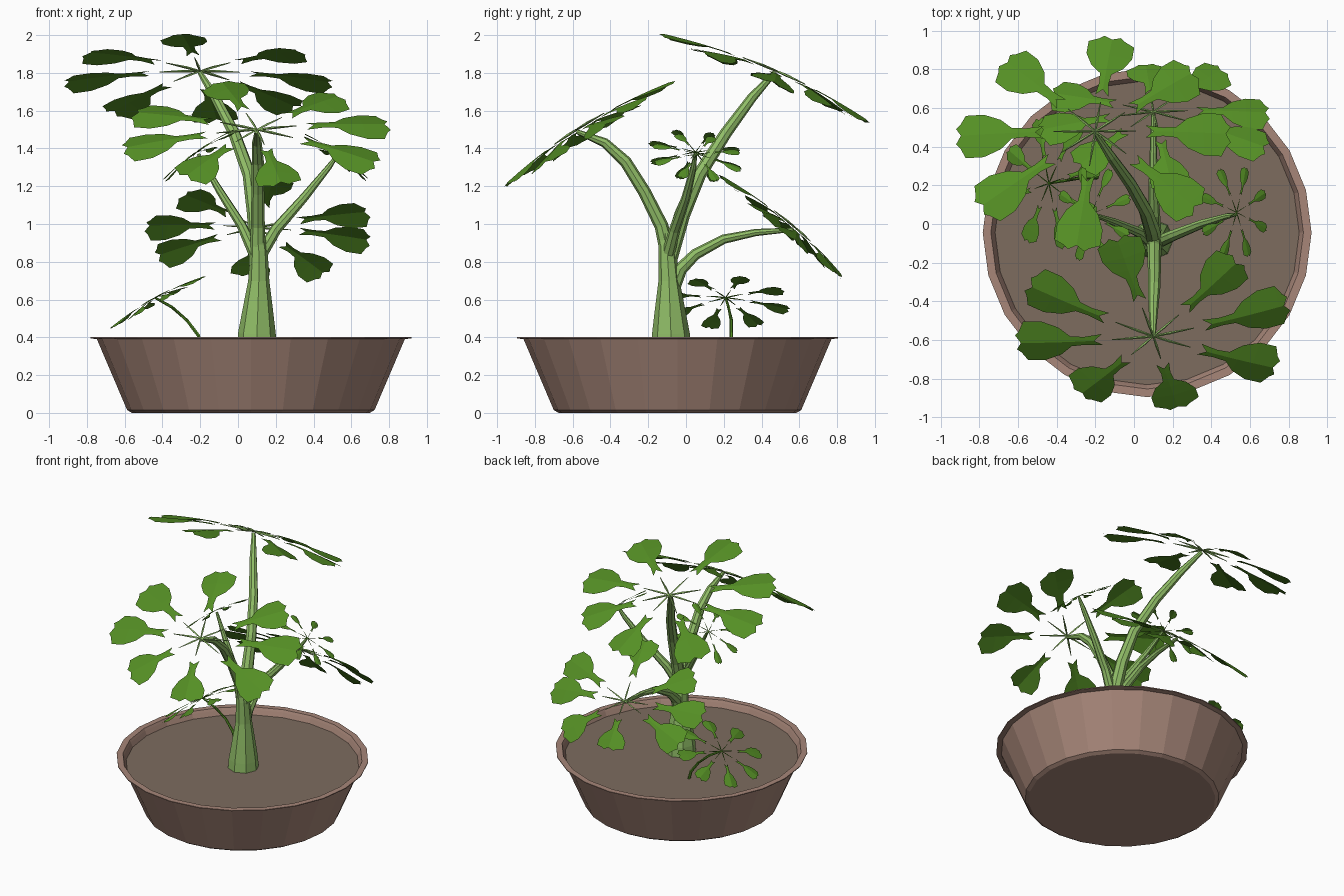
import bpy, bmesh, math
from mathutils import Vector as V

if "Cube" in bpy.data.objects:
    bpy.data.objects.remove(bpy.data.objects["Cube"])


def material(name, rgb):
    m = bpy.data.materials.new(name)
    m.diffuse_color = (*rgb, 1)
    m.use_nodes = True
    m.node_tree.nodes["Principled BSDF"].inputs["Base Color"].default_value = m.diffuse_color
    return m


LEAF = material("leaf green", (0.09, 0.275, 0.018))
STEM = material("stem green", (0.28, 0.51, 0.135))
POT = material("clay brown", (0.385, 0.24, 0.19))
SOIL = material("soil brown", (0.205, 0.15, 0.113))


def finish(name, bm, mats, recalc=True):
    if recalc:
        bmesh.ops.recalc_face_normals(bm, faces=bm.faces)
    me = bpy.data.meshes.new(name)
    bm.to_mesh(me)
    bm.free()
    for m in mats:
        me.materials.append(m)
    ob = bpy.data.objects.new(name, me)
    bpy.context.collection.objects.link(ob)
    return ob


def bridge(bm, a, b):
    n = len(a)
    for i in range(n):
        j = (i + 1) % n
        bm.faces.new((a[i], a[j], b[j], b[i]))


def lathe(name, profile, centre, mat, n=24):
    bm = bmesh.new()
    rings = []
    for r, z in profile:
        rings.append([bm.verts.new((centre[0] + r * math.cos(2 * math.pi * i / n),
                                    centre[1] + r * math.sin(2 * math.pi * i / n), z))
                      for i in range(n)])
    for a, b in zip(rings, rings[1:]):
        bridge(bm, a, b)
    bm.faces.new(rings[0][::-1])
    bm.faces.new(rings[-1])
    return finish(name, bm, [mat])


def add_tube(bm, path, radii, n):
    pts = [V(p) for p in path]
    rings = []
    for k, p in enumerate(pts):
        t = (pts[min(k + 1, len(pts) - 1)] - pts[max(k - 1, 0)]).normalized()
        ref = V((1, 0, 0)) if abs(t.x) < 0.8 else V((0, 1, 0))
        a = t.cross(ref).normalized()
        b = t.cross(a)
        rings.append([bm.verts.new(p + radii[k] * (a * math.cos(2 * math.pi * i / n)
                                                   + b * math.sin(2 * math.pi * i / n)))
                      for i in range(n)])
    for a, b in zip(rings, rings[1:]):
        bridge(bm, a, b)
    bm.faces.new(rings[0])
    bm.faces.new(rings[-1][::-1])


def tube(name, path, radii, mat, n=8):
    bm = bmesh.new()
    add_tube(bm, path, radii, n)
    return finish(name, bm, [mat])


# leaflet outline: edge fraction, midrib fraction, half width as fraction of leaf size
OUTLINE = [(0.37, 0.43, 0.048), (0.50, 0.50, 0.034), (0.60, 0.60, 0.042),
           (0.68, 0.68, 0.115), (0.80, 0.80, 0.165), (0.93, 0.93, 0.165),
           (0.97, 0.96, 0.09), (1.0, 0.965, 0.06)]


def leaf(name, hub, slope, tips, width=1.0):
    """Palmate leaf: tips are horizontal offsets, slope tilts the leaf plane."""
    hub = V(hub)
    nrm = V((-slope[0], -slope[1], 1)).normalized()
    spokes, blades = bmesh.new(), bmesh.new()
    tips = [V((x, y, slope[0] * x + slope[1] * y)) for x, y in tips]
    size = max(t.length for t in tips)
    for tip in tips:
        length = tip.length
        d = tip.normalized()
        s = nrm.cross(d)

        def at(f, w=0.0):
            drop = 0.09 * length * f * f + 0.18 * abs(w) * size
            return hub + d * f * length + s * w * size - nrm * drop

        # short thin stalk
        add_tube(spokes, [at(-0.08), at(0.12), at(0.3)],
                 [0.004 * size, 0.01 * size, 0.003 * size], 4)
        # folded blade with notched ends
        rows = []
        for f, mid, w in OUTLINE:
            w *= width
            rows.append([blades.verts.new(at(f, -w)), blades.verts.new(at(mid)),
                         blades.verts.new(at(f, w))])
        for p, q in zip(rows, rows[1:]):
            blades.faces.new((p[0], q[0], q[1], p[1]))
            blades.faces.new((p[1], q[1], q[2], p[2]))
    finish(name + "_stalks", spokes, [STEM if width > 0.95 else LEAF])
    finish(name + "_blades", blades, [LEAF], recalc=False)


def ellipse(rx, ry, turn):
    return [(rx * math.cos(math.radians(45 * i + turn)),
             ry * math.sin(math.radians(45 * i + turn))) for i in range(8)]


# pot and soil
C = (0.068, -0.045)
lathe("pot", [(0.63, 0.0), (0.655, 0.015), (0.815, 0.39), (0.85, 0.395),
              (0.85, 0.401), (0.808, 0.401), (0.80, 0.385), (0.782, 0.342)], C, POT)
lathe("soil", [(0.776, 0.343), (0.786, 0.352)], C, SOIL)

# trunk and branches
tube("trunk", [(0.1, -0.08, 0.34), (0.1, -0.08, 0.42), (0.105, -0.085, 0.55),
               (0.11, -0.09, 0.70), (0.11, -0.10, 0.86), (0.105, -0.11, 0.95)],
     [0.105, 0.1, 0.08, 0.056, 0.047, 0.035], STEM)
tube("rear_tall_branch", [(0.105, -0.10, 0.78), (0.09, -0.02, 1.05), (0.06, 0.07, 1.26),
                          (-0.02, 0.21, 1.48), (-0.12, 0.35, 1.67), (-0.2, 0.47, 1.80)],
     [0.045, 0.042, 0.036, 0.032, 0.026, 0.014], STEM)
tube("front_branch", [(0.105, -0.09, 0.82), (0.105, -0.13, 0.99), (0.105, -0.22, 1.17),
                      (0.105, -0.32, 1.33), (0.1, -0.43, 1.43), (0.1, -0.58, 1.49)],
     [0.042, 0.037, 0.034, 0.032, 0.026, 0.012], STEM)
tube("rear_low_branch", [(0.105, -0.08, 0.62), (0.105, -0.03, 0.76), (0.105, 0.05, 0.84),
                         (0.1, 0.2, 0.92), (0.1, 0.37, 0.955), (0.1, 0.57, 0.97)],
     [0.035, 0.036, 0.03, 0.025, 0.019, 0.011], STEM)
tube("left_branch", [(0.1, -0.1, 0.82), (0.02, -0.04, 0.99), (-0.1, 0.01, 1.18),
                     (-0.21, 0.05, 1.37)], [0.035, 0.026, 0.02, 0.009], STEM)
tube("right_branch", [(0.11, -0.1, 0.82), (0.2, -0.06, 0.97), (0.35, 0.0, 1.14),
                      (0.48, 0.04, 1.3), (0.53, 0.05, 1.37)],
     [0.035, 0.03, 0.024, 0.016, 0.008], STEM)
tube("seedling_stem", [(-0.19, 0.24, 0.34), (-0.21, 0.24, 0.41), (-0.27, 0.24, 0.49),
                       (-0.35, 0.225, 0.56), (-0.44, 0.21, 0.61)],
     [0.01, 0.01, 0.009, 0.008, 0.006], LEAF, 6)

# large leaves
leaf("rear_tall_leaf", (-0.2, 0.48, 1.81), (0, -0.43),
     [(0.70, 0.01), (0.51, 0.33), (0.09, 0.51), (-0.47, 0.39),
      (-0.72, 0.0), (-0.60, -0.37), (-0.1, -0.59), (0.53, -0.38)])
leaf("front_leaf", (0.1, -0.58, 1.50), (0, 0.63),
     [(0.70, 0.13), (0.64, -0.2), (0.13, -0.40), (-0.38, -0.33),
      (-0.71, -0.07), (-0.65, 0.23), (-0.19, 0.48), (0.44, 0.36)])
leaf("rear_low_leaf", (0.1, 0.58, 0.98), (0, -0.85),
     [(0.59, -0.15), (0.60, 0.03), (0.36, 0.25), (-0.04, 0.27), (-0.53, 0.13),
      (-0.59, -0.06), (-0.39, -0.25), (0.1, -0.37)])

# small leaves
leaf("left_leaf", (-0.22, 0.05, 1.38), (0.7, -0.1), ellipse(0.2, 0.26, 20), 0.62)
leaf("right_leaf", (0.53, 0.06, 1.37), (-0.7, -0.1), ellipse(0.18, 0.25, 25), 0.62)
leaf("seedling_leaf", (-0.44, 0.21, 0.61), (0.55, 0), ellipse(0.26, 0.35, 15), 0.85)
